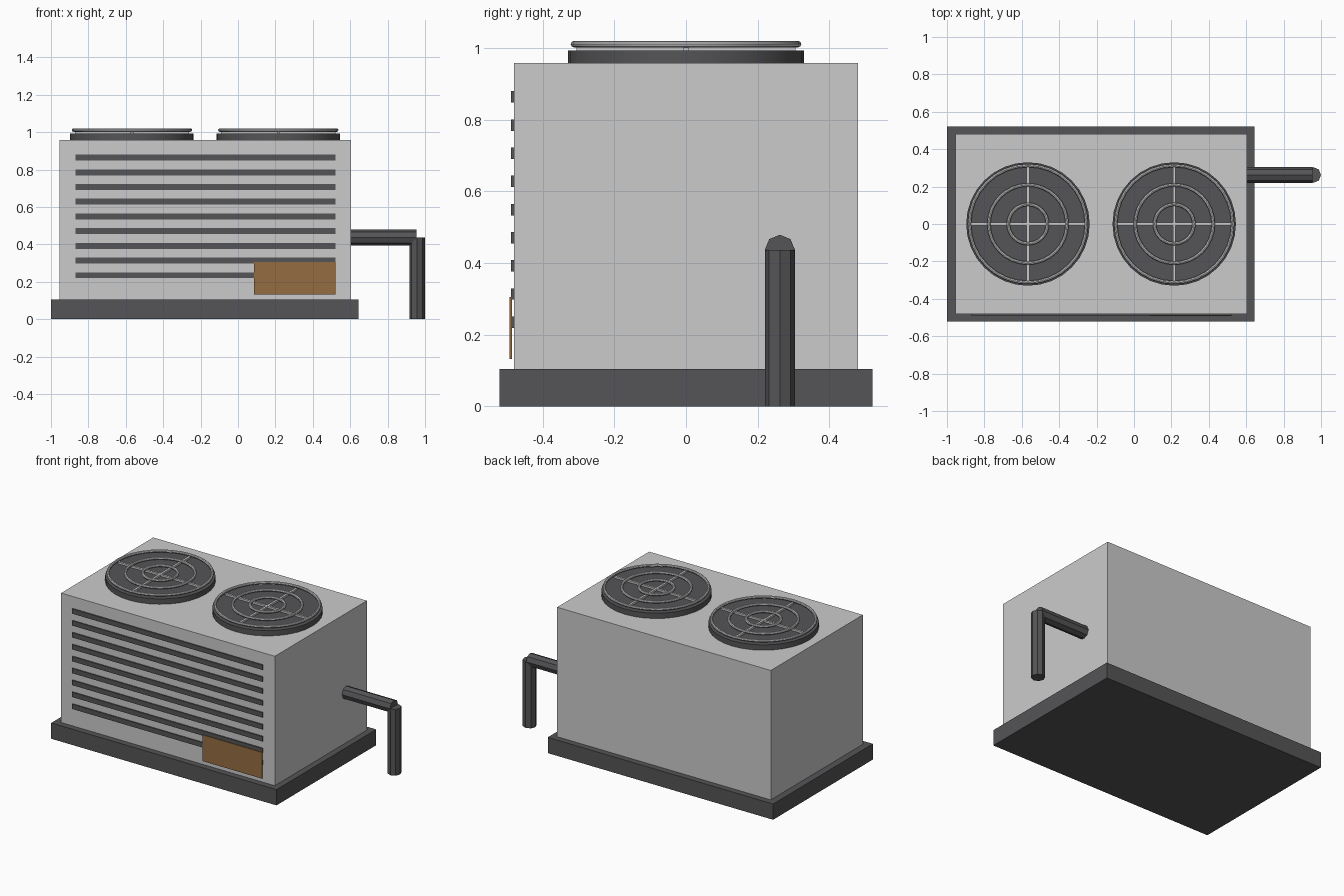
import bpy, math

if "Cube" in bpy.data.objects:
    bpy.data.objects.remove(bpy.data.objects["Cube"])

def material(name, rgb):
    m = bpy.data.materials.new(name)
    m.diffuse_color = (*rgb, 1)
    m.use_nodes = True
    m.node_tree.nodes["Principled BSDF"].inputs["Base Color"].default_value = m.diffuse_color
    return m

DARK = material("dark_metal", (0.09, 0.09, 0.095))
BROWN = material("copper_panel", (0.3, 0.15, 0.055))

def finish(name, mat=None, smooth=False):
    ob = bpy.context.object
    ob.name = name
    if mat:
        ob.data.materials.append(mat)
    if smooth:
        bpy.ops.object.shade_smooth_by_angle(angle=math.radians(40))
    return ob

def box(name, x, y, z, mat=None):
    """Box from (min, max) pairs on each axis."""
    bpy.ops.mesh.primitive_cube_add(size=1, location=[sum(r) / 2 for r in (x, y, z)])
    bpy.context.object.scale = [r[1] - r[0] for r in (x, y, z)]
    bpy.ops.object.transform_apply(location=False)
    return finish(name, mat)

def cylinder(name, loc, r, depth, sides, rot=(0, 0, 0), mat=None, smooth=False):
    bpy.ops.mesh.primitive_cylinder_add(vertices=sides, radius=r, depth=depth,
                                        location=loc, rotation=rot)
    return finish(name, mat, smooth)

# Plinth and cabinet
box("base_plinth", (-1, 0.645), (-0.52, 0.52), (0, 0.104), DARK)
box("cabinet", (-0.955, 0.605), (-0.48, 0.48), (0.104, 0.958))

# Front louvre slats
for i in range(9):
    z = 0.235 + i * 0.0786
    box(f"louvre_slat_{i + 1}", (-0.87, 0.52), (-0.488, -0.472),
        (z - 0.016, z + 0.016), DARK)

# Access panel standing just proud of the slats
box("access_panel", (0.085, 0.52), (-0.492, -0.486), (0.132, 0.305), BROWN)

# Roof fans: dark housing, three guard rings and crossed bars
for side, cx in (("left", -0.567), ("right", 0.215)):
    cylinder(f"{side}_fan_housing", (cx, 0, 0.9755), 0.33, 0.035, 32, mat=DARK, smooth=True)
    for n, r in enumerate((0.105, 0.209, 0.313)):
        bpy.ops.mesh.primitive_torus_add(location=(cx, 0, 1.011), major_radius=r,
                                         minor_radius=0.009, major_segments=32,
                                         minor_segments=8)
        finish(f"{side}_guard_ring_{n + 1}", smooth=True)
    box(f"{side}_guard_bar_x", (cx - 0.305, cx + 0.305), (-0.007, 0.007), (0.992, 1.005))
    box(f"{side}_guard_bar_y", (cx - 0.007, cx + 0.007), (-0.305, 0.305), (0.992, 1.005))

# Side pipe: horizontal run meeting a vertical drop
R = 0.042
cylinder("pipe_horizontal", (0.7775, 0.262, 0.437), R, 0.355, 8,
         (0, math.pi / 2, 0), DARK)
cylinder("pipe_vertical", (0.958, 0.262, 0.2185), R, 0.437, 8, mat=DARK)
